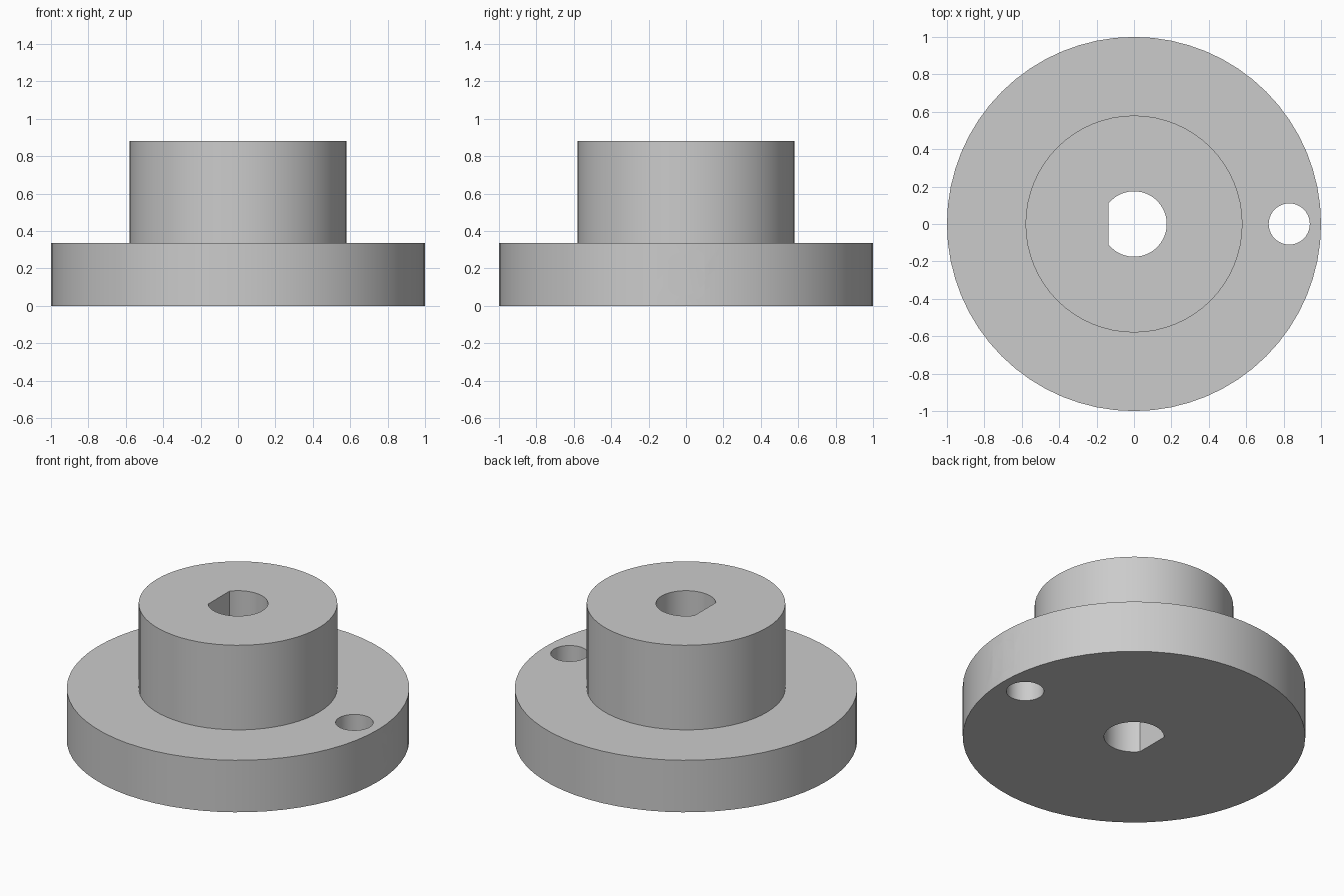
import bpy
import bmesh
from math import acos, cos, sin, pi, tau
from mathutils import Matrix

cube = bpy.data.objects.get("Cube")
if cube:
    bpy.data.objects.remove(cube)

DISC_R, DISC_H = 1.0, 0.335
HUB_R, HUB_H = 0.58, 0.88
BORE_R, BORE_FLAT = 0.175, -0.137
HOLE_R, BOLT_CIRCLE = 0.11, 0.83

grey = bpy.data.materials.new("light_grey")
grey.use_nodes = True
colour = (0.6, 0.6, 0.6, 1)
grey.diffuse_color = colour
grey.node_tree.nodes["Principled BSDF"].inputs["Base Color"].default_value = colour


def make_object(name, bm):
    bmesh.ops.recalc_face_normals(bm, faces=bm.faces)
    mesh = bpy.data.meshes.new(name)
    bm.to_mesh(mesh)
    bm.free()
    mesh.materials.append(grey)
    obj = bpy.data.objects.new(name, mesh)
    bpy.context.collection.objects.link(obj)
    return obj


def ring(bm, radius, z, count=64):
    return [bm.verts.new((radius * cos(tau * i / count), radius * sin(tau * i / count), z))
            for i in range(count)]


def prism(name, outline, low, high, matrix=Matrix()):
    """Extrude a flat outline from low to high, then place it."""
    bm = bmesh.new()
    base = bm.faces.new([bm.verts.new((x, y, low)) for x, y in outline])
    top = bmesh.ops.extrude_face_region(bm, geom=[base])["geom"]
    bmesh.ops.translate(bm, vec=(0, 0, high - low),
                        verts=[v for v in top if isinstance(v, bmesh.types.BMVert)])
    bm.transform(matrix)
    return make_object(name, bm)


def arc(radius, start, end, count):
    return [(radius * cos(start + (end - start) * i / count),
             radius * sin(start + (end - start) * i / count)) for i in range(count + 1)]


# Flanged body: stepped profile of rings, bridged and capped
bm = bmesh.new()
rings = [ring(bm, r, z) for r, z in
         [(DISC_R, 0), (DISC_R, DISC_H), (HUB_R, DISC_H), (HUB_R, HUB_H)]]
for a, b in zip(rings, rings[1:]):
    for i in range(len(a)):
        j = (i + 1) % len(a)
        bm.faces.new((a[i], a[j], b[j], b[i]))
bm.faces.new(rings[0])
bm.faces.new(rings[-1])
body = make_object("flanged_hub", bm)

# Cutters: D-shaped shaft bore, three bolt holes, radial set screw hole
half = acos(BORE_FLAT / BORE_R)
circle = arc(HOLE_R, 0, tau, 40)[:-1]
cutters = [prism("bore_cutter", arc(BORE_R, -half, half, 40), -0.2, 1.1)]
for k in range(3):
    place = Matrix.Rotation(k * tau / 3, 4, "Z") @ Matrix.Translation((BOLT_CIRCLE, 0, 0))
    cutters.append(prism("bolt_hole_cutter", circle, -0.2, 0.5, place))
radial = Matrix.Translation((0, 0, DISC_H / 2)) @ Matrix.Rotation(pi / 2, 4, "Y")
cutters.append(prism("set_screw_cutter", circle, 0, 1.2, radial))

bpy.ops.object.select_all(action="DESELECT")
body.select_set(True)
bpy.context.view_layer.objects.active = body
for cutter in cutters:
    cutter.hide_render = True
    mod = body.modifiers.new("cut", "BOOLEAN")
    mod.operation = "DIFFERENCE"
    mod.solver = "EXACT"
    mod.object = cutter
    bpy.ops.object.modifier_apply(modifier=mod.name)
    bpy.data.objects.remove(cutter)

# Smooth round walls, crisp rims
bpy.ops.object.shade_smooth_by_angle(angle=pi / 6)
